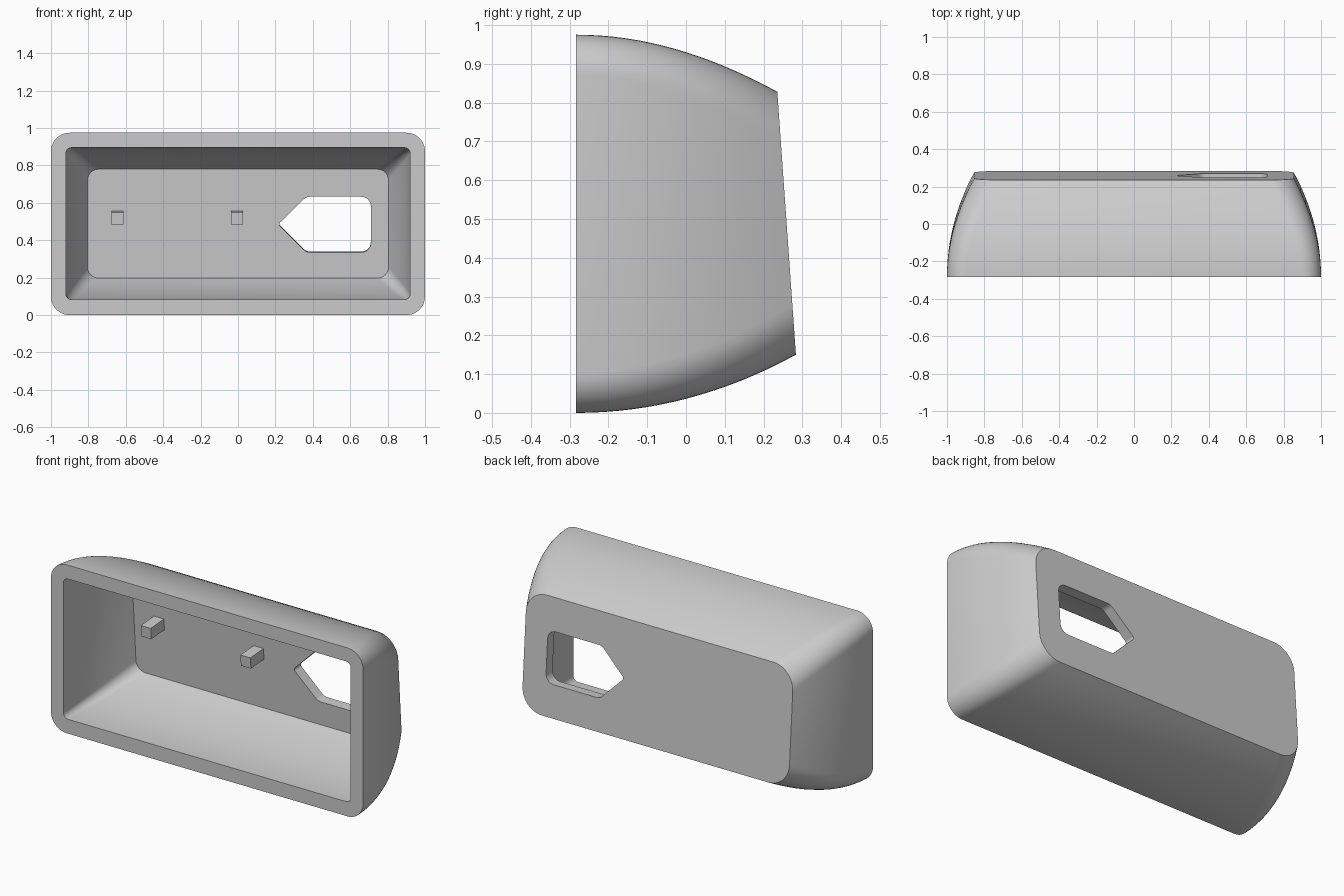
import bpy, bmesh, math
from mathutils import Vector

if "Cube" in bpy.data.objects:
    bpy.data.objects.remove(bpy.data.objects["Cube"])

FRONT = -0.283          # y of the open front
DEPTH = 0.577           # depth of the back plane at z = 0
TILT = 0.0708           # how far the back leans forward per unit of height
WALL = 0.06             # thickness of the back wall
NORMAL = Vector((0, 1, TILT)).normalized()

grey = bpy.data.materials.new("plain grey")
grey.use_nodes = True
grey.diffuse_color = (0.6, 0.6, 0.6, 1)
grey.node_tree.nodes["Principled BSDF"].inputs["Base Color"].default_value = (0.6, 0.6, 0.6, 1)


def rounded(points, radii, steps=10):
    """Outline in x and z with a true arc at each corner."""
    outline = []
    for i, (x, z) in enumerate(points):
        p = Vector((x, 0, z))
        before, after = points[i - 1], points[(i + 1) % len(points)]
        a = (Vector((before[0], 0, before[1])) - p).normalized()
        b = (Vector((after[0], 0, after[1])) - p).normalized()
        half = a.angle(b) / 2
        r = radii[i]
        centre = p + (a + b).normalized() * r / math.sin(half)
        start = (p + a * r / math.tan(half) - centre).normalized()
        end = (p + b * r / math.tan(half) - centre).normalized()
        outline += [centre + start.slerp(end, k / steps) * r for k in range(steps + 1)]
    return outline


def box_outline(half, bottom, top, radius):
    corners = [(-half, bottom), (half, bottom), (half, top), (-half, top)]
    return rounded(corners, [radius] * 4)


def finish(name, bm):
    bmesh.ops.recalc_face_normals(bm, faces=bm.faces)
    mesh = bpy.data.meshes.new(name)
    bm.to_mesh(mesh)
    bm.free()
    mesh.materials.append(grey)
    obj = bpy.data.objects.new(name, mesh)
    bpy.context.collection.objects.link(obj)
    return obj


def bridge(bm, one, two):
    n = len(one)
    for i in range(n):
        j = (i + 1) % n
        bm.faces.new((one[i], one[j], two[j], two[i]))


def ring(bm, outline, t, depth):
    """Place an outline at fraction t of the way to the leaning back plane."""
    return [bm.verts.new((p.x, FRONT + t * (depth - TILT * p.z), p.z)) for p in outline]


def prism(name, outline, near, far):
    """Solid square to the back plane, between two distances from it."""
    bm = bmesh.new()
    loops = []
    for distance in (near, far):
        loops.append([bm.verts.new(Vector((p.x, FRONT + DEPTH - TILT * p.z, p.z))
                                   + NORMAL * distance) for p in outline])
    bridge(bm, *loops)
    for loop in loops:
        bm.faces.new(loop)
    return finish(name, bm)


# Hollow housing: curved outer skin, matching cavity, flat front rim
bm = bmesh.new()
STEPS = 16
outer, inner = [], []
for k in range(STEPS + 1):
    t = k / STEPS
    s = t * t
    outer.append(ring(bm, box_outline(1 - 0.145 * s, 0.15 * s, 0.975 - 0.147 * s,
                                      0.1 + 0.03 * t), t, DEPTH))
    inner.append(ring(bm, box_outline(0.92 - 0.115 * s, 0.083 + 0.115 * s, 0.895 - 0.115 * s,
                                      0.03 + 0.03 * t), t, DEPTH - WALL))
for skin in (outer, inner):
    for one, two in zip(skin, skin[1:]):
        bridge(bm, one, two)
    bm.faces.new(skin[-1])
bridge(bm, outer[0], inner[0])
housing = finish("housing", bm)

# Pointed window through the back wall
window = [(0.215, 0.49), (0.365, 0.34), (0.71, 0.34), (0.71, 0.637), (0.365, 0.637)]
cutter = prism("window_cutter", rounded(window, [0.015, 0.05, 0.05, 0.05, 0.05], 8), -0.15, 0.1)
cutter.hide_render = True
cut = housing.modifiers.new("window", "BOOLEAN")
cut.operation = "DIFFERENCE"
cut.solver = "EXACT"
cut.object = cutter
bpy.context.view_layer.objects.active = housing
housing.select_set(True)
bpy.ops.object.modifier_apply(modifier="window")
bpy.data.objects.remove(cutter)

bpy.ops.object.select_all(action="DESELECT")
housing.select_set(True)
bpy.context.view_layer.objects.active = housing
bpy.ops.object.shade_smooth_by_angle(angle=math.radians(25))

# Two square pegs on the inside of the back wall
for name, x in (("right_peg", -0.643), ("middle_peg", -0.005)):
    square = [Vector((x + a * 0.032, 0, 0.528 + b * 0.032))
              for a, b in ((-1, -1), (1, -1), (1, 1), (-1, 1))]
    prism(name, square, -0.18, -0.04)
